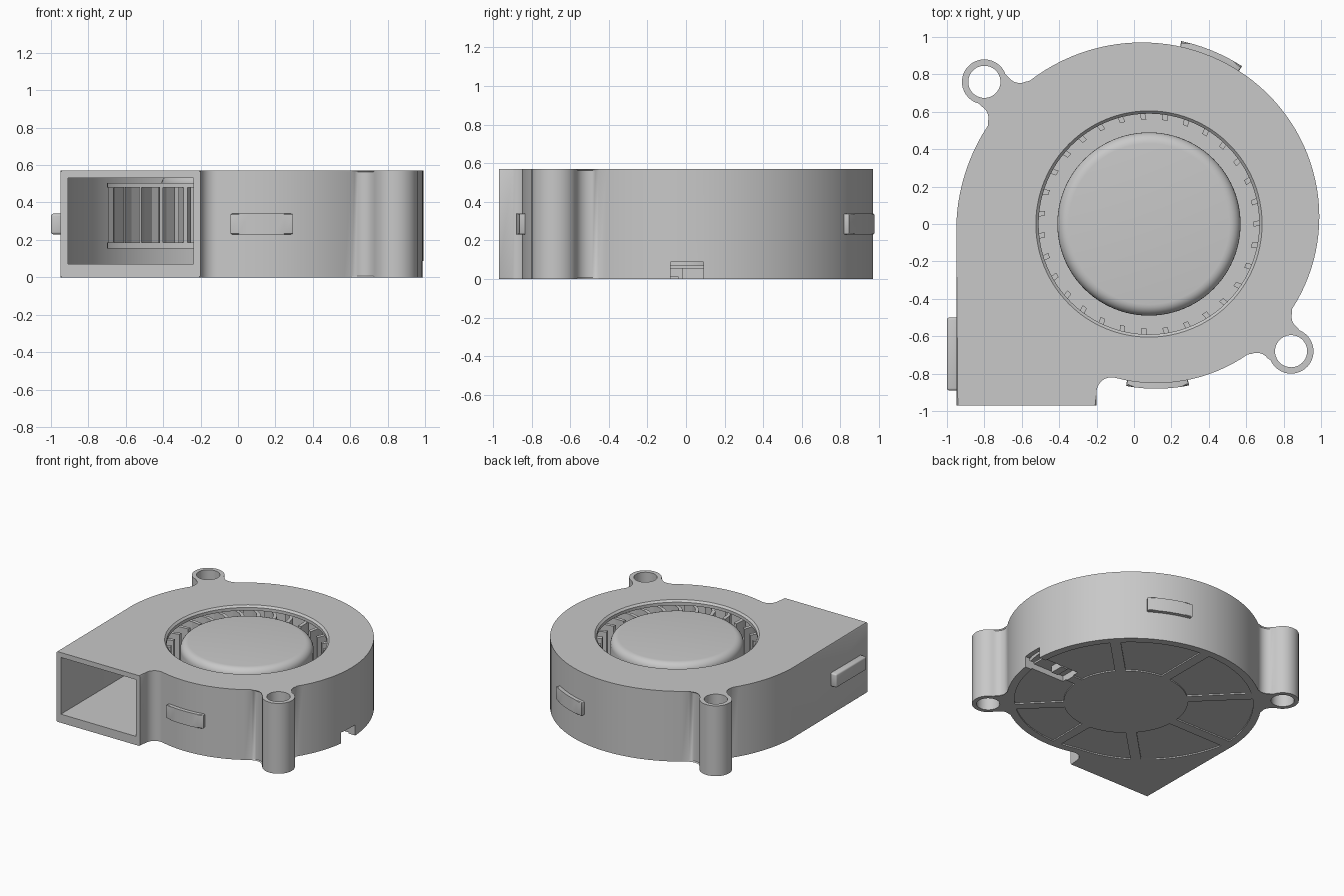
import bpy, bmesh, math
from mathutils import Vector, Matrix

if "Cube" in bpy.data.objects:
    bpy.data.objects.remove(bpy.data.objects["Cube"])

grey = bpy.data.materials.new("plain grey")
grey.use_nodes = True
grey.diffuse_color = (0.58, 0.58, 0.58, 1)
grey.node_tree.nodes["Principled BSDF"].inputs["Base Color"].default_value = grey.diffuse_color

HEIGHT = 0.57
AXIS = Vector((0.08, 0))      # fan axis
FILLET, EAR = 0.08, 0.12      # blend radius and screw ear radius
EARS = [Vector((0.84, -0.68)), Vector((-0.80, 0.76))]


def polar(c, r, deg):
    return Vector((c[0] + r * math.cos(math.radians(deg)), c[1] + r * math.sin(math.radians(deg))))


def bearing(a, b):
    return math.degrees(math.atan2(b[1] - a[1], b[0] - a[0]))


def arc(c, r, a0, a1, ccw=True, n=12):
    sweep = (a1 - a0) % 360 if ccw else -((a0 - a1) % 360)
    return [polar(c, r, a0 + sweep * i / n) for i in range(n + 1)]


def scroll_radius(deg):
    return 0.91 + 0.06 * deg / 90


def scroll(a0, a1, offset=0.0):
    n = max(2, int((a1 - a0) / 3))
    steps = [a0 + (a1 - a0) * i / n for i in range(n + 1)]
    return [polar(AXIS, scroll_radius(a) + offset, a) for a in steps]


def finish(name, bm, smooth=True):
    bmesh.ops.recalc_face_normals(bm, faces=bm.faces)
    me = bpy.data.meshes.new(name)
    bm.to_mesh(me)
    bm.free()
    me.materials.append(grey)
    ob = bpy.data.objects.new(name, me)
    bpy.context.collection.objects.link(ob)
    if smooth:
        smooth_object(ob)
    return ob


def smooth_object(ob):
    bpy.ops.object.select_all(action='DESELECT')
    ob.select_set(True)
    bpy.context.view_layer.objects.active = ob
    bpy.ops.object.shade_smooth_by_angle(angle=math.radians(30))


def add_prism(bm, pts, z0, z1):
    clean = []
    for p in pts:
        if not clean or (p - clean[-1]).length > 0.003:
            clean.append(p)
    low = [bm.verts.new((p[0], p[1], z0)) for p in clean]
    top = [bm.verts.new((p[0], p[1], z1)) for p in clean]
    bm.faces.new(low[::-1])
    bm.faces.new(top)
    for i in range(len(low)):
        j = (i + 1) % len(low)
        bm.faces.new((low[i], low[j], top[j], top[i]))


def prism(name, pts, z0, z1, bevel=0.0, keep=lambda e: True, segments=1):
    bm = bmesh.new()
    add_prism(bm, pts, z0, z1)
    if bevel:
        edges = [e for e in bm.edges if keep(e)]
        bmesh.ops.bevel(bm, geom=edges, offset=bevel, segments=segments,
                        affect='EDGES', profile=0.5, clamp_overlap=False)
    return finish(name, bm)


def lathe(name, profile, centre=AXIS, closed=False, n=96):
    bm = bmesh.new()
    rings = [[bm.verts.new((*polar(centre, r, 360 * i / n), z)) for i in range(n)] for r, z in profile]
    pairs = list(zip(rings, rings[1:])) + ([(rings[-1], rings[0])] if closed else [])
    for a, b in pairs:
        for i in range(n):
            j = (i + 1) % n
            bm.faces.new((a[i], a[j], b[j], b[i]))
    if not closed:
        bm.faces.new(rings[0][::-1])
        bm.faces.new(rings[-1])
    return finish(name, bm)


def rectangle(x0, x1, y0, y1):
    return [Vector(p) for p in ((x0, y0), (x1, y0), (x1, y1), (x0, y1))]


def cut(ob, cutter):
    cutter.hide_render = True
    mod = ob.modifiers.new("cut", 'BOOLEAN')
    mod.operation, mod.solver, mod.object = 'DIFFERENCE', 'EXACT', cutter
    bpy.context.view_layer.objects.active = ob
    bpy.ops.object.modifier_apply(modifier=mod.name)
    bpy.data.objects.remove(cutter)


def ear_blend(ear, side):
    """Centre and bearing of the fillet between the scroll and a screw ear."""
    d, mid = (ear - AXIS).length, bearing(AXIS, ear)
    a = mid
    for _ in range(8):
        r = scroll_radius(a) + FILLET
        a = mid + side * math.degrees(math.acos((d * d + r * r - (EAR + FILLET) ** 2) / (2 * d * r)))
    return polar(AXIS, scroll_radius(a) + FILLET, a), a


# Housing outline: outlet duct, tongue fillet, growing scroll, two screw ears
tongue_y = -math.sqrt((scroll_radius(-102.6) + FILLET) ** 2 - 0.2 ** 2)
tongue = Vector((-0.2 + FILLET, tongue_y))
start = bearing(AXIS, tongue)
outline = [Vector((-0.95, -0.97)), Vector((-0.2, -0.97))]
outline += arc(tongue, FILLET, 180, start + 180, ccw=False)
angle = start
for ear in EARS:
    f0, a0 = ear_blend(ear, -1)
    f1, a1 = ear_blend(ear, 1)
    outline += scroll(angle, a0)
    outline += arc(f0, FILLET, a0 + 180, bearing(f0, ear), ccw=False, n=8)
    outline += arc(ear, EAR, bearing(ear, f0), bearing(ear, f1), n=24)
    outline += arc(f1, FILLET, bearing(f1, ear), a1 + 180, ccw=False, n=8)
    angle = a1
outline += scroll(angle, 180)


def rim_edge(e):
    a, b = (v.co for v in e.verts)
    return abs(a.z - b.z) < 0.001 and max(a.y, b.y) > -0.96


housing = prism("housing", outline, 0, HEIGHT, bevel=0.008, keep=rim_edge)

# Air passage through scroll and duct
wall = 0.038
passage = [Vector((-0.91, -1.1)), Vector((-0.235, -1.1))]
passage += arc(tongue, FILLET + wall, 180, start + 180, ccw=False)
passage += scroll(start, 180, -wall)
cut(housing, prism("passage_cutter", passage, 0.07, 0.53))

# Round inlet with a chamfered lip, and screw holes
cut(housing, lathe("inlet_cutter", [(0.59, 0.45), (0.59, 0.555), (0.615, 0.58)]))
for ear in EARS:
    cut(housing, lathe("screw_cutter", [(0.086, -0.1), (0.086, 0.7)], ear, n=40))


# Shallow panels between the eight spokes of the base
def panel_radius(deg):
    if deg <= 180:
        return scroll_radius(deg) - 0.06
    if deg >= 257:
        return scroll_radius(deg - 360) - 0.06
    return 0.97 - 0.19 * (deg - 180) / 77


bm = bmesh.new()
for k in range(8):
    a0, a1 = 45 * k, 45 * k + 45
    gi = math.degrees(math.asin(0.04 / 0.46))
    go = math.degrees(math.asin(0.04 / 0.88))
    outer = [a0 + go + (45 - 2 * go) * i / 12 for i in range(13)]
    pts = [polar(AXIS, panel_radius(a), a) for a in outer]
    pts += arc(AXIS, 0.46, a1 - gi, a0 + gi, ccw=False, n=10)
    add_prism(bm, pts, -0.05, 0.01)
cut(housing, finish("panel_cutter", bm))

# Cable exit in the base and side wall
cut(housing, prism("cable_channel_cutter", rectangle(0.62, 1.1, -0.08, 0.09), -0.05, 0.055))
cut(housing, prism("cable_notch_cutter", rectangle(0.9, 1.1, -0.08, 0.09), -0.05, 0.088))
smooth_object(housing)
prism("cable_clip", rectangle(0.72, 0.78, -0.02, 0.092), 0.0, 0.06)

# Raised pads on the side walls
for name, a0, a1 in (("front_pad", -98, -76), ("back_pad", 59.5, 80)):
    prism(name, scroll(a0, a1, 0.03) + scroll(a0, a1, -0.02)[::-1], 0.23, 0.34, bevel=0.01,
          keep=lambda e: abs(e.verts[0].co.z - e.verts[1].co.z) < 0.001, segments=2)
prism("duct_pad", rectangle(-1.0, -0.93, -0.89, -0.5), 0.23, 0.34, bevel=0.012, segments=3)

# Impeller: back plate, domed hub, top ring, bearing boss and swept blades
lathe("impeller_plate", [(0.78, 0.155), (0.78, 0.185)])
dome = [(0.43 + 0.06 * math.cos(t), 0.495 + 0.06 * math.sin(t))
        for t in (math.pi / 2 * i / 6 for i in range(7))]
lathe("impeller_hub", [(0.49, 0.18)] + dome)
lathe("impeller_ring", [(0.74, 0.48), (0.78, 0.48), (0.78, 0.505), (0.74, 0.505)], closed=True)
lathe("bearing_boss", [(0.3, 0.065), (0.3, 0.16)])

bm = bmesh.new()
BLADES = 31
for k in range(BLADES):
    a = 360 * k / BLADES
    path = [polar(AXIS, 0.56 + 0.215 * t, a + 10 * t * t) for t in (0, 0.33, 0.67, 1)]
    side = polar((0, 0), 0.014, a + 90)
    add_prism(bm, [p - side for p in path] + [p + side for p in path[::-1]], 0.18, 0.49)
finish("impeller_blades", bm, smooth=False)
